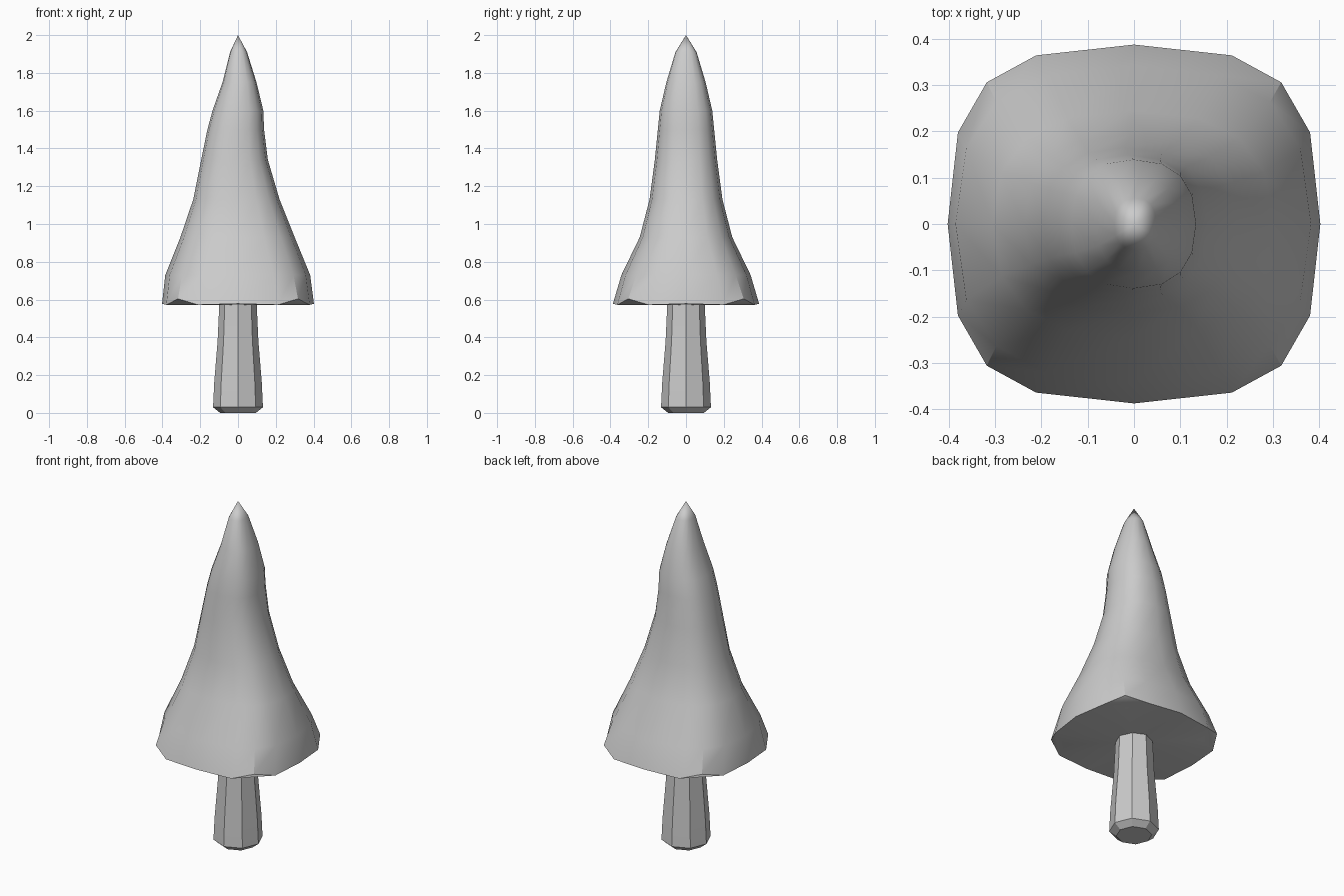
import bpy, bmesh, math

if "Cube" in bpy.data.objects:
    bpy.data.objects.remove(bpy.data.objects["Cube"])


def finish(name, bm, angle):
    bmesh.ops.recalc_face_normals(bm, faces=bm.faces)
    mesh = bpy.data.meshes.new(name)
    bm.to_mesh(mesh)
    bm.free()
    ob = bpy.data.objects.new(name, mesh)
    bpy.context.collection.objects.link(ob)
    bpy.ops.object.select_all(action='DESELECT')
    ob.select_set(True)
    bpy.context.view_layer.objects.active = ob
    bpy.ops.object.shade_smooth_by_angle(angle=math.radians(angle))


def bridge(bm, a, b):
    n = len(a)
    for i in range(n):
        bm.faces.new((a[i], a[(i + 1) % n], b[(i + 1) % n], b[i]))


# Foliage: squarish skirt that turns round towards the leaning tip
# (z, left x, right x, half depth y, squareness)
LEVELS = [
    (0.578, -0.402, 0.402, 0.387, 1.0),
    (0.73, -0.385, 0.382, 0.342, 0.75),
    (0.93, -0.305, 0.30, 0.245, 0.6),
    (1.13, -0.237, 0.22, 0.193, 0.55),
    (1.34, -0.195, 0.158, 0.165, 0.5),
    (1.50, -0.162, 0.138, 0.149, 0.5),
    (1.60, -0.135, 0.134, 0.139, 0.5),
    (1.75, -0.082, 0.098, 0.104, 0.5),
    (1.91, -0.042, 0.048, 0.056, 0.5),
]


def section(i, sq):
    # 16-point outline blended between a circle and a bulged square
    a = math.tau * i / 16
    c, s = math.cos(a), math.sin(a)
    k = i % 4
    if k == 0:
        return c, s
    if k == 2:
        q = (0.79, 0.79)
    else:
        q = (0.945, 0.51) if abs(c) > abs(s) else (0.525, 0.94)
    qx, qy = math.copysign(q[0], c), math.copysign(q[1], s)
    return c + (qx - c) * sq, s + (qy - s) * sq


bm = bmesh.new()
rings = []
for n, (z, xl, xr, ry, sq) in enumerate(LEVELS):
    ring = []
    for i in range(16):
        x, y = section(i, sq)
        cx, rx = (xl + xr) / 2, (xr - xl) / 2
        lift = 0
        if n == 0:
            lift = (0, -0.006, 0.026, -0.006)[i % 4]
        ring.append(bm.verts.new((cx + rx * x, ry * y, z + lift)))
    rings.append(ring)
for a, b in zip(rings, rings[1:]):
    bridge(bm, a, b)
tip = bm.verts.new((0, 0, 2.0))
for i in range(16):
    bm.faces.new((rings[-1][i], rings[-1][(i + 1) % 16], tip))

# Underside with raised, chamfered corners
base = rings[0]
loop = []
for i in range(16):
    if i % 4 == 2:
        p = base[i].co
        v = bm.verts.new((p.x * 0.83, p.y * 0.83, 0.571))
        bm.faces.new((base[i - 1], base[i], base[i + 1], v))
        loop.append(v)
    else:
        loop.append(base[i])
center = bm.verts.new((0, 0, 0.572))
for i in range(16):
    bm.faces.new((loop[i], loop[(i + 1) % 16], center))
finish("foliage", bm, 32)

# Trunk: eight flat sides, flared foot with a bevelled bottom
bm = bmesh.new()
rings = []
for z, r in [(0.0, 0.095), (0.03, 0.132), (0.16, 0.126), (0.38, 0.108), (0.60, 0.098)]:
    rings.append([bm.verts.new((r * math.cos(math.tau * i / 8),
                                r * math.sin(math.tau * i / 8), z)) for i in range(8)])
for a, b in zip(rings, rings[1:]):
    bridge(bm, a, b)
bm.faces.new(rings[0])
bm.faces.new(rings[-1])
finish("trunk", bm, 20)
